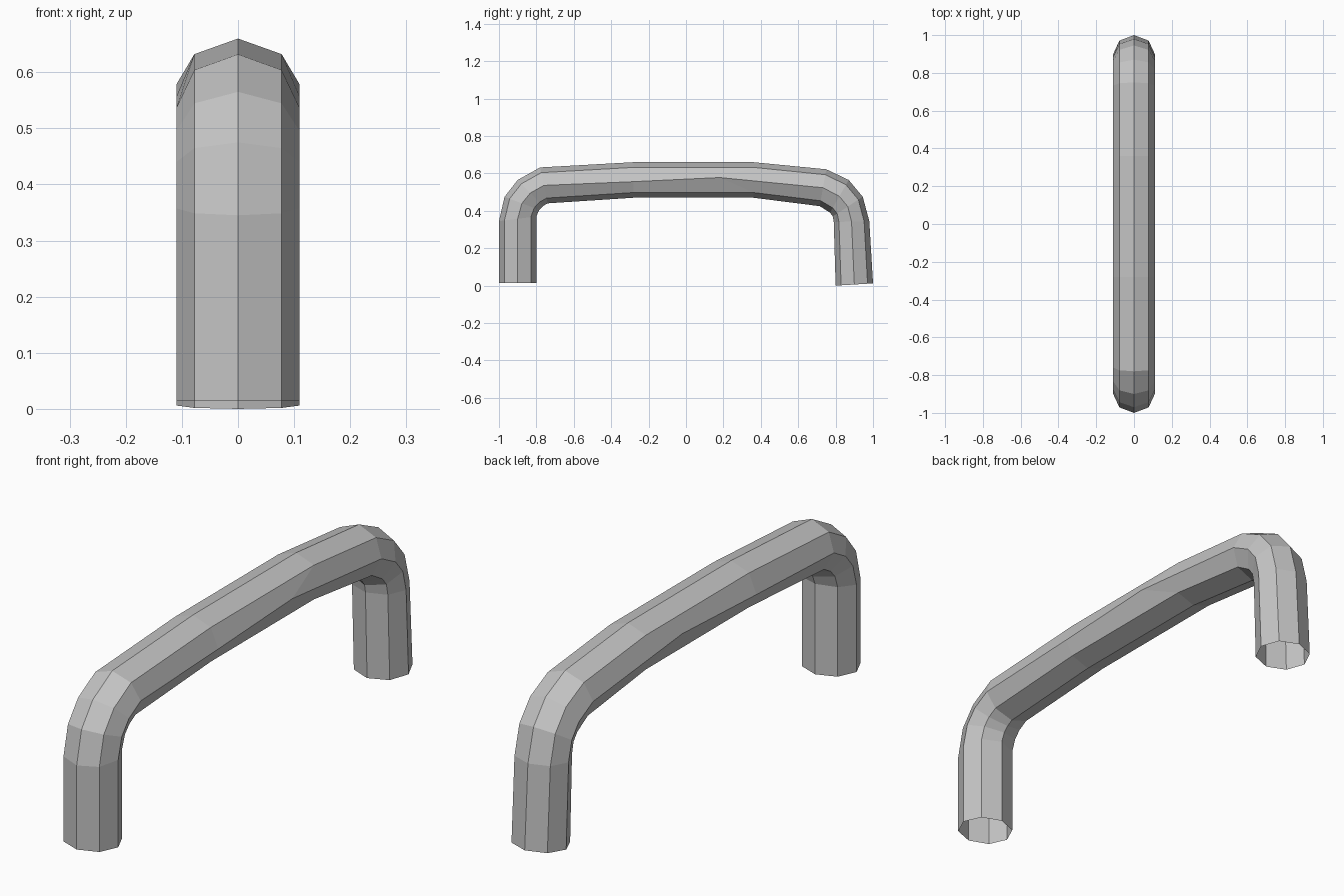
import bpy
import bmesh
from math import cos, sin, pi

cube = bpy.data.objects.get("Cube")
if cube:
    bpy.data.objects.remove(cube, do_unlink=True)

SIDES = 8
HALF_WIDTH = 0.11

# Outer and inner (y, z) edge of each ring, front leg to back leg
rings = [
    ((-1.0, 0.015), (-0.8, 0.015)),
    ((-1.0, 0.345), (-0.8, 0.37)),
    ((-0.97, 0.475), (-0.785, 0.405)),
    ((-0.9, 0.565), (-0.765, 0.425)),
    ((-0.78, 0.632), (-0.74, 0.44)),
    ((-0.28, 0.66), (-0.28, 0.47)),
    ((0.36, 0.66), (0.36, 0.47)),
    ((0.75, 0.622), (0.715, 0.425)),
    ((0.87, 0.565), (0.77, 0.39)),
    ((0.945, 0.475), (0.785, 0.37)),
    ((0.98, 0.345), (0.79, 0.34)),
    ((1.0, 0.012), (0.8, 0.0)),
]
# Side ridge of the long bar rises to a single peak
side_points = {5: (-0.28, 0.556), 6: (0.18, 0.578)}

# Open eight-sided tube
bm = bmesh.new()
loops = []
for i, (outer, inner) in enumerate(rings):
    loop = []
    for s in range(SIDES):
        a = 2 * pi * s / SIDES
        t = (1 - cos(a)) / 2
        y, z = (o + (n - o) * t for o, n in zip(outer, inner))
        if s in (2, 6) and i in side_points:
            y, z = side_points[i]
        loop.append(bm.verts.new((HALF_WIDTH * sin(a), y, z)))
    loops.append(loop)
for a, b in zip(loops, loops[1:]):
    for s in range(SIDES):
        n = (s + 1) % SIDES
        bm.faces.new((a[s], a[n], b[n], b[s]))
bmesh.ops.recalc_face_normals(bm, faces=bm.faces)
# Make sure the top of the tube faces up
top = max(bm.faces, key=lambda f: f.calc_center_median().z)
if top.normal.z < 0:
    bmesh.ops.reverse_faces(bm, faces=bm.faces)

mesh = bpy.data.meshes.new("handle_bar")
bm.to_mesh(mesh)
bm.free()

# Plain grey
grey = bpy.data.materials.new("plain_grey")
grey.use_nodes = True
colour = (0.55, 0.55, 0.55, 1)
grey.diffuse_color = colour
grey.node_tree.nodes["Principled BSDF"].inputs["Base Color"].default_value = colour
mesh.materials.append(grey)

handle = bpy.data.objects.new("handle_bar", mesh)
bpy.context.collection.objects.link(handle)
